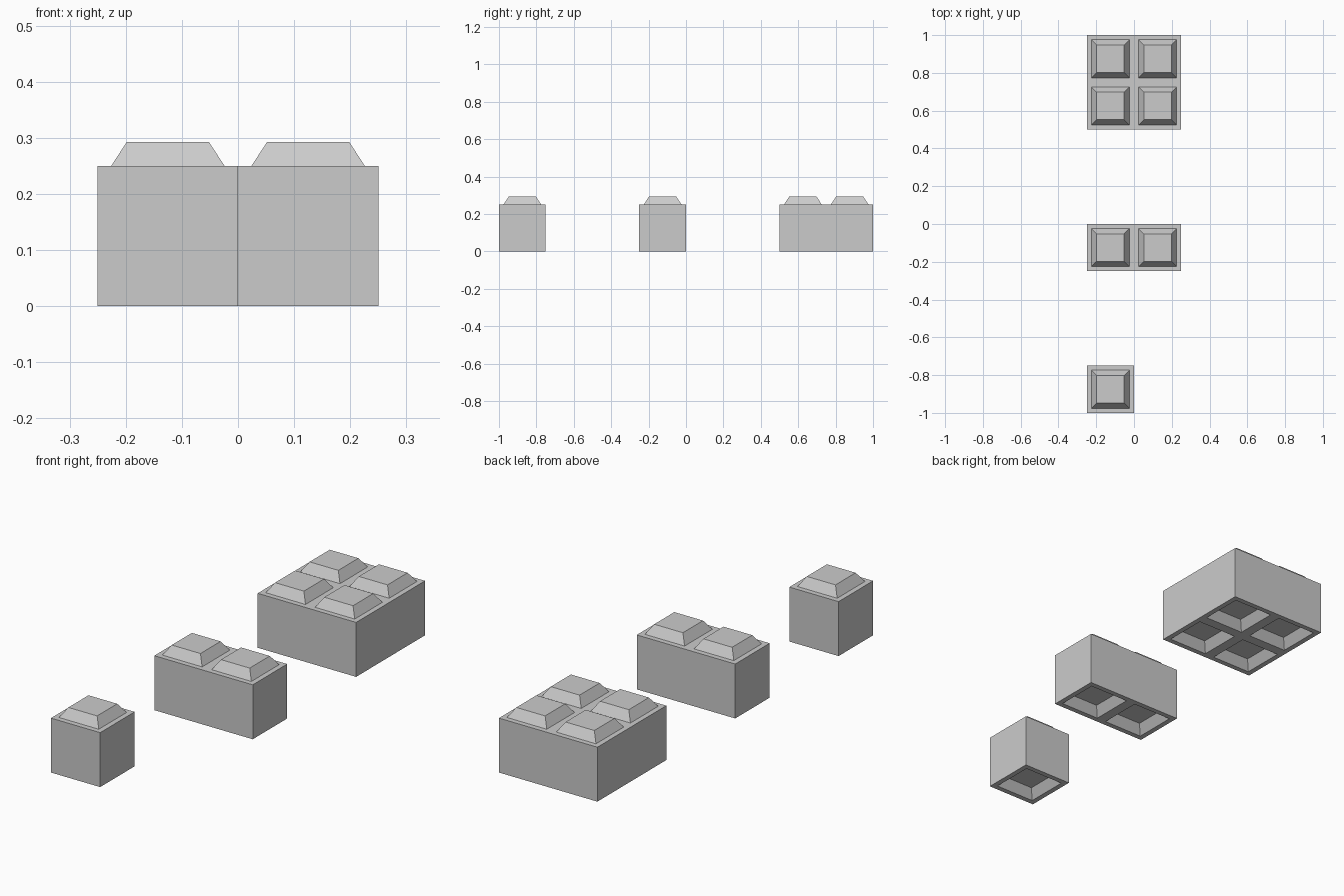
import bpy, bmesh
from mathutils import Matrix, Vector

if "Cube" in bpy.data.objects:
    bpy.data.objects.remove(bpy.data.objects["Cube"])

CELL = 0.25      # size of one stud cell and block height
RIM = 0.024      # flat border around each stud / socket
TAPER = 0.028    # inward slope of stud sides
RISE = 0.043     # stud height and socket depth


def block(name, nx, ny, x0, y0):
    """Studded block with tapered studs on top and matching sockets below."""
    bm = bmesh.new()
    # body: grid of cells extruded upwards
    bmesh.ops.create_grid(bm, x_segments=nx, y_segments=ny, size=0.5)
    bmesh.ops.transform(bm, verts=bm.verts, matrix=Matrix.Diagonal((nx * CELL, ny * CELL, 1, 1)))
    bmesh.ops.translate(bm, verts=bm.verts, vec=(nx * CELL / 2, ny * CELL / 2, 0))
    ext = bmesh.ops.extrude_face_region(bm, geom=bm.faces[:], use_keep_orig=True)
    top_verts = [g for g in ext["geom"] if isinstance(g, bmesh.types.BMVert)]
    bmesh.ops.translate(bm, verts=top_verts, vec=(0, 0, CELL))
    bmesh.ops.recalc_face_normals(bm, faces=bm.faces)

    # studs (outward) and sockets (inward)
    for sign in (1, -1):
        faces = [f for f in bm.faces if f.normal.z * sign > 0.9]
        bmesh.ops.inset_individual(bm, faces=faces, thickness=RIM, use_even_offset=True)
        bmesh.ops.inset_individual(bm, faces=faces, thickness=TAPER, depth=RISE * sign,
                                   use_even_offset=True)

    mesh = bpy.data.meshes.new(name)
    bm.to_mesh(mesh)
    bm.free()
    obj = bpy.data.objects.new(name, mesh)
    obj.location = Vector((x0, y0, 0))
    bpy.context.collection.objects.link(obj)


block("single_block", 1, 1, -0.25, -1.0)
block("double_block", 2, 1, -0.25, -0.25)
block("square_block", 2, 2, -0.25, 0.5)
